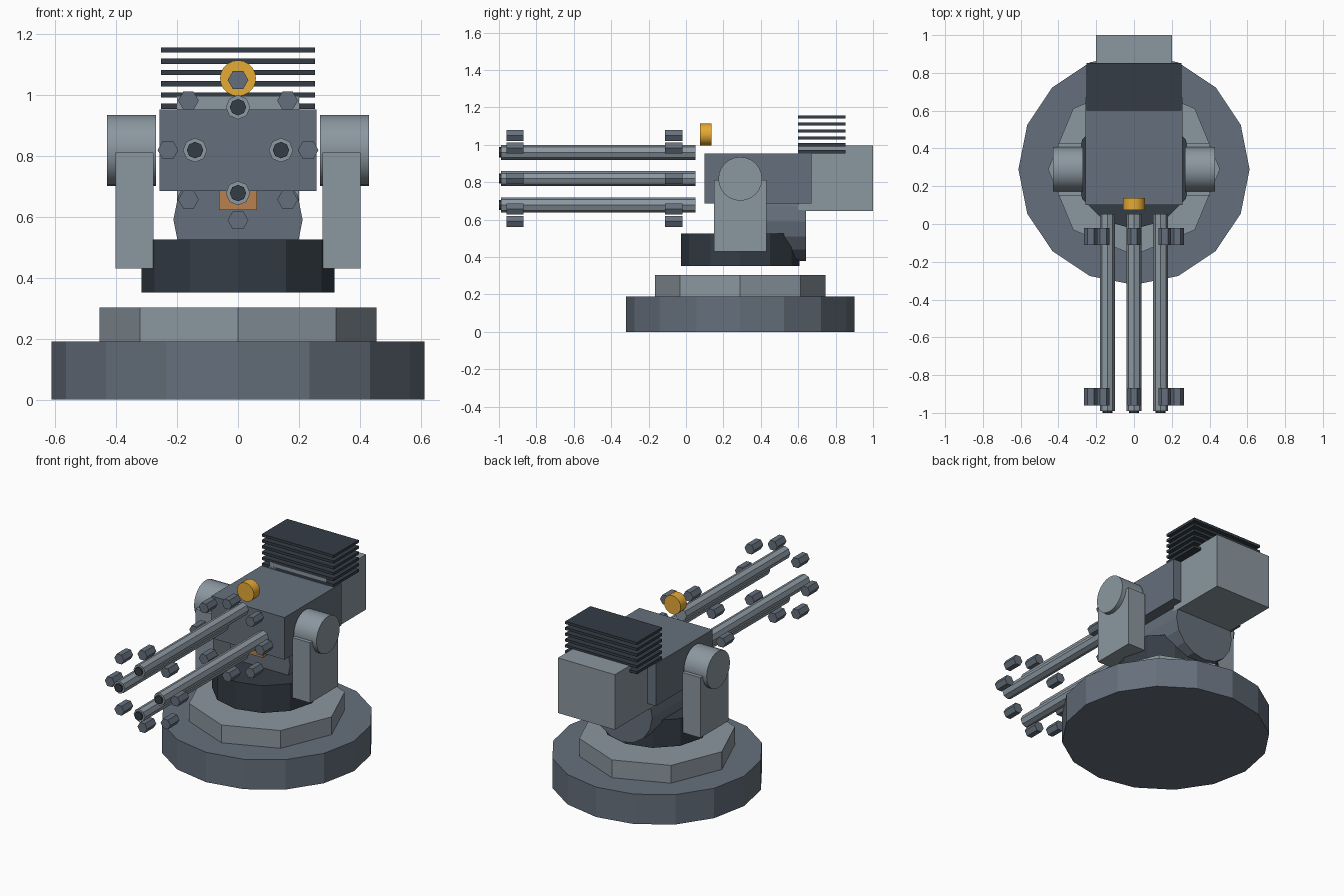
import bpy, bmesh
from math import sin, cos, pi
from mathutils import Vector

if "Cube" in bpy.data.objects:
    bpy.data.objects.remove(bpy.data.objects["Cube"])


def material(name, rgb):
    m = bpy.data.materials.new(name)
    m.diffuse_color = (*rgb, 1)
    m.use_nodes = True
    m.node_tree.nodes["Principled BSDF"].inputs["Base Color"].default_value = m.diffuse_color
    return m


LIGHT = material("light_steel", (0.26, 0.31, 0.35))
MID = material("mid_steel", (0.13, 0.16, 0.20))
DARK = material("dark_steel", (0.035, 0.046, 0.06))
GOLD = material("gold", (0.78, 0.40, 0.035))
COPPER = material("copper", (0.48, 0.22, 0.08))


def finish(name, bm, mat, smooth=False):
    bmesh.ops.recalc_face_normals(bm, faces=bm.faces[:])
    mesh = bpy.data.meshes.new(name)
    bm.to_mesh(mesh)
    bm.free()
    mesh.materials.append(mat)
    ob = bpy.data.objects.new(name, mesh)
    bpy.context.collection.objects.link(ob)
    if smooth:
        bpy.ops.object.select_all(action='DESELECT')
        ob.select_set(True)
        bpy.context.view_layer.objects.active = ob
        bpy.ops.object.shade_smooth_by_angle()
    return ob


def box(name, x, y, z, mat):
    """Box from (min, max) ranges."""
    bm = bmesh.new()
    bmesh.ops.create_cube(bm, size=1)
    for v in bm.verts:
        v.co = [lo + (c + 0.5) * (hi - lo) for c, (lo, hi) in zip(v.co, (x, y, z))]
    return finish(name, bm, mat)


def prism(name, axis, a, b, centre, r, sides, mat, smooth=False):
    """Closed prism along an axis from a to b; centre is in the other two axes."""
    bm = bmesh.new()
    rings = []
    for h in (a, b):
        ring = []
        for i in range(sides):
            t = 2 * pi * i / sides
            p = [centre[0] + r * cos(t), centre[1] + r * sin(t)]
            p.insert("xyz".index(axis), h)
            ring.append(bm.verts.new(Vector(p)))
        bm.faces.new(ring)
        rings.append(ring)
    for i in range(sides):
        j = (i + 1) % sides
        bm.faces.new((rings[0][i], rings[0][j], rings[1][j], rings[1][i]))
    return finish(name, bm, mat, smooth)


# base and turntable
prism("base_disc", 'z', 0, 0.19, (0, 0.29), 0.612, 16, MID)
prism("base_ring", 'z', 0.19, 0.303, (0, 0.29), 0.455, 8, LIGHT)
prism("turntable", 'z', 0.352, 0.525, (0, 0.29), 0.316, 12, DARK)

# side arms with pivots
for side, s in (("left", -1), ("right", 1)):
    box(side + "_arm", sorted((s * 0.277, s * 0.402)), (0.15, 0.43), (0.43, 0.812), LIGHT)
    prism(side + "_pivot", 'x', s * 0.27, s * 0.43, (0.29, 0.818), 0.117, 24, LIGHT, True)

# gun body
box("receiver", (-0.257, 0.257), (0.10, 0.67), (0.685, 0.953), MID)
box("rear_housing", (-0.2, 0.2), (0.60, 1.0), (0.645, 0.995), LIGHT)
prism("ammo_drum", 'y', 0.22, 0.642, (0, 0.59), 0.212, 16, MID)
box("feed_block", (-0.063, 0.063), (0.16, 0.30), (0.622, 0.70), COPPER)

# cooling fins
for i in range(6):
    z = 1.148 - 0.037 * i
    box(f"cooling_fin_{i + 1}", (-0.252, 0.252), (0.60, 0.852), (z - 0.0085, z + 0.0085), DARK)

# sight lens
prism("sight_lens", 'y', 0.075, 0.137, (0, 1.055), 0.059, 20, GOLD, True)

# four barrels with dark muzzles
for i in range(4):
    c = (0.141 * cos(i * pi / 2), 0.819 + 0.141 * sin(i * pi / 2))
    prism(f"barrel_{i + 1}", 'y', -0.99, 0.052, c, 0.04, 8, LIGHT)
    prism(f"muzzle_{i + 1}", 'y', -1.0, -0.96, c, 0.027, 8, DARK)

# two rings of hex clamps around the barrels
for row, (a, b) in (("front", (-0.96, -0.868)), ("rear", (-0.112, -0.02))):
    for i in range(8):
        c = (0.23 * cos(i * pi / 4), 0.819 + 0.23 * sin(i * pi / 4))
        prism(f"{row}_clamp_{i + 1}", 'y', a, b, c, 0.034, 6, MID)
